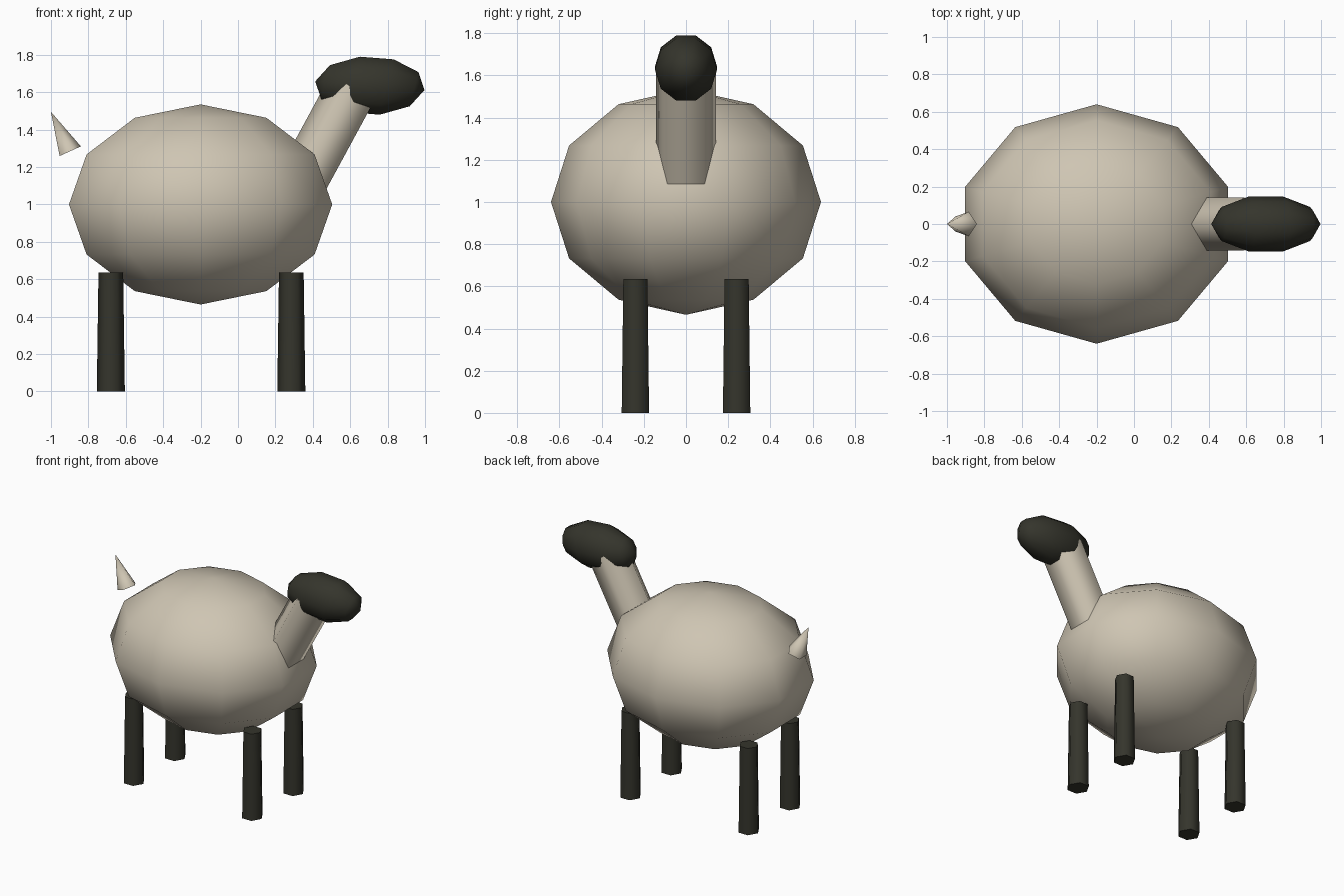
import bpy
import bmesh
from math import radians
from mathutils import Matrix, Vector

if "Cube" in bpy.data.objects:
    bpy.data.objects.remove(bpy.data.objects["Cube"])


def material(name, color):
    mat = bpy.data.materials.new(name)
    mat.use_nodes = True
    mat.diffuse_color = (*color, 1)
    mat.node_tree.nodes["Principled BSDF"].inputs["Base Color"].default_value = (*color, 1)
    return mat


cream = material("cream wool", (0.62, 0.56, 0.45))
dark = material("dark brown", (0.035, 0.035, 0.025))


def finish(name, bm, mat, angle):
    mesh = bpy.data.meshes.new(name)
    bm.to_mesh(mesh)
    bm.free()
    mesh.materials.append(mat)
    obj = bpy.data.objects.new(name, mesh)
    bpy.context.collection.objects.link(obj)
    bpy.ops.object.select_all(action='DESELECT')
    obj.select_set(True)
    bpy.context.view_layer.objects.active = obj
    bpy.ops.object.shade_smooth_by_angle(angle=radians(angle))
    return obj


def ellipsoid(name, center, radii, rings, mat, turn=0):
    """Ten-sided sphere, turned about y before it is stretched."""
    bm = bmesh.new()
    bmesh.ops.create_uvsphere(bm, u_segments=10, v_segments=rings, radius=1)
    bm.transform(Matrix.Translation(center) @ Matrix.Diagonal((*radii, 1))
                 @ Matrix.Rotation(radians(turn), 4, 'Y'))
    return finish(name, bm, mat, 180)


def limb(name, start, end, r_start, r_end, sides, ridge, mat):
    """Tapered prism from start to end with one corner towards ridge."""
    start, end = Vector(start), Vector(end)
    axis = (end - start).normalized()
    ridge = Vector(ridge)
    corner = (ridge - axis * ridge.dot(axis)).normalized()
    side = axis.cross(corner)
    bm = bmesh.new()
    bmesh.ops.create_cone(bm, cap_ends=True, segments=sides, radius1=r_start,
                          radius2=r_end, depth=(end - start).length)
    # Cone corners begin on local +y
    frame = Matrix((-side, corner, axis)).transposed().to_4x4()
    bm.transform(Matrix.Translation((start + end) / 2) @ frame)
    bmesh.ops.recalc_face_normals(bm, faces=bm.faces)
    return finish(name, bm, mat, 80)


# Body and head
ellipsoid("body", (-0.2, 0, 1.0), (0.74, 0.64, 0.535), 6, cream)
ellipsoid("head", (0.705, 0, 1.635), (0.295, 0.155, 0.165), 5, dark, turn=98)

# Neck and tail, each five-sided
limb("neck", (0.21, 0, 0.853), (0.625, 0, 1.618), 0.15, 0.15, 5, (-1, 0, 0), cream)
limb("tail", (-0.903, 0, 1.282), (-1.0, 0, 1.495), 0.069, 0, 5, (1, 0, 0), cream)

# Four six-sided legs
for end_name, x in (("back", -0.68), ("front", 0.285)):
    for side_name, y in (("left", 0.24), ("right", -0.24)):
        limb(f"{end_name}_{side_name}_leg", (x, y, 0), (x, y, 0.635),
             0.075, 0.066, 6, (1, 0, 0), dark)
